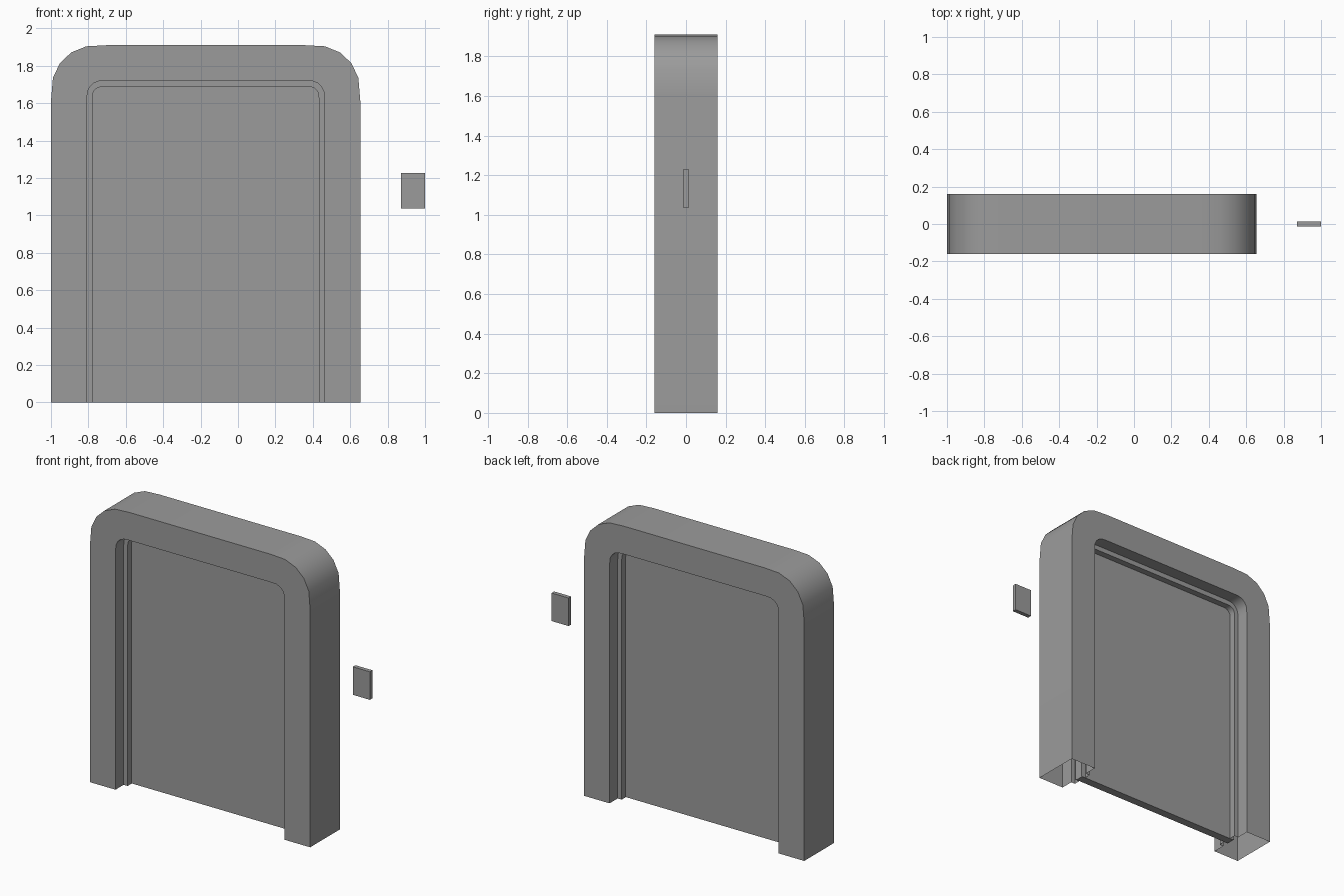
import bpy
import bmesh
from mathutils import Matrix

default = bpy.data.objects.get("Cube")
if default:
    bpy.data.objects.remove(default)

DOOR_X = -0.173  # middle of the doorway

grey = bpy.data.materials.new("plain grey")
grey.use_nodes = True
colour = (0.33, 0.33, 0.33, 1)
grey.diffuse_color = colour
grey.node_tree.nodes["Principled BSDF"].inputs["Base Color"].default_value = colour

# Soft corner, as fractions of its size measured in from the square corner
CORNER = [(0, 1), (0.035, 0.58), (0.16, 0.32), (0.36, 0.13), (0.63, 0.02), (1, 0)]


def arch(half, top, size):
    """Outline of a round-cornered arch from left foot to right foot."""
    side = [(half, 0)] + [(half - u * size, top - v * size) for u, v in CORNER]
    return [(-x, z) for x, z in side] + side[::-1]


def add_object(name, bm):
    bmesh.ops.recalc_face_normals(bm, faces=bm.faces)
    mesh = bpy.data.meshes.new(name)
    bm.to_mesh(mesh)
    bm.free()
    mesh.materials.append(grey)
    obj = bpy.data.objects.new(name, mesh)
    bpy.context.collection.objects.link(obj)
    bpy.ops.object.select_all(action="DESELECT")
    obj.select_set(True)
    bpy.context.view_layer.objects.active = obj
    bpy.ops.object.shade_smooth_by_angle()
    return obj


def loft(name, sections, capped=False):
    """Join arch outlines placed at depths y into a closed ring of strips."""
    bm = bmesh.new()
    rings = [[bm.verts.new((x + DOOR_X, y, z)) for x, z in outline]
             for outline, y in sections]
    for a, b in zip(rings, rings[1:] + rings[:1]):
        if capped and a is rings[-1]:
            continue
        for i in range(len(a) - 1):
            bm.faces.new((a[i], a[i + 1], b[i + 1], b[i]))
        if capped:
            bm.faces.new((a[-1], a[0], b[0], b[-1]))
    if capped:
        bm.faces.new(rings[0])
        bm.faces.new(rings[-1])
    return add_object(name, bm)


# Door frame: hollow, open at the feet, with a grooved stop inside
outer = arch(0.827, 1.91, 0.30)
reveal = arch(0.635, 1.72, 0.10)
stop = arch(0.605, 1.687, 0.06)
front = [(outer, -0.16), (reveal, -0.16), (reveal, -0.073),
         (stop, -0.073), (stop, -0.03), (reveal, -0.03)]
back = [(outline, -y) for outline, y in reversed(front)]
loft("door_frame", front + back)

# Door slab held in the groove
slab = arch(0.63, 1.715, 0.10)
loft("door", [(slab, -0.028), (slab, 0.028)], capped=True)

# Small control panel beside the door
bm = bmesh.new()
bmesh.ops.create_cube(bm, size=1, matrix=Matrix.Translation((0.936, 0, 1.133))
                      @ Matrix.Diagonal((0.128, 0.028, 0.19, 1)))
add_object("control_panel", bm)
